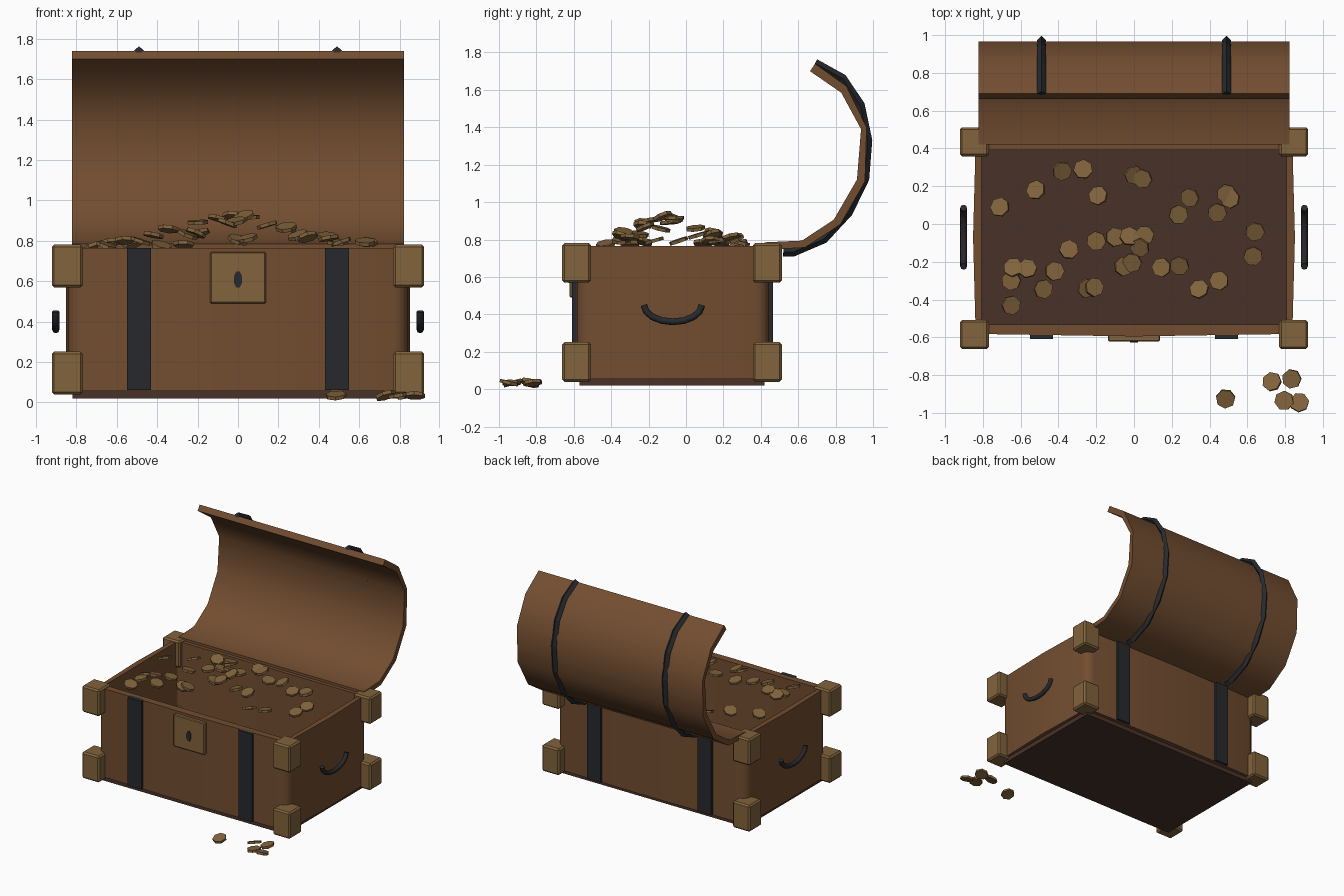
import bpy, bmesh, math, random
from mathutils import Matrix, Vector

if "Cube" in bpy.data.objects:
    bpy.data.objects.remove(bpy.data.objects["Cube"])

random.seed(4)
CY = -0.07  # y centre of the box


def material(name, rgb):
    m = bpy.data.materials.new(name)
    m.diffuse_color = (*rgb, 1)
    m.use_nodes = True
    m.node_tree.nodes["Principled BSDF"].inputs["Base Color"].default_value = m.diffuse_color
    return m


WOOD = material("wood", (0.17, 0.075, 0.03))
DARK = material("dark_wood", (0.065, 0.032, 0.022))
IRON = material("iron", (0.02, 0.022, 0.026))
BRASS = material("brass", (0.22, 0.125, 0.045))


def finish(name, bm, mat, smooth=None):
    bmesh.ops.recalc_face_normals(bm, faces=bm.faces)
    me = bpy.data.meshes.new(name)
    bm.to_mesh(me)
    bm.free()
    me.materials.append(mat)
    ob = bpy.data.objects.new(name, me)
    bpy.context.collection.objects.link(ob)
    if smooth:
        bpy.ops.object.select_all(action='DESELECT')
        ob.select_set(True)
        bpy.context.view_layer.objects.active = ob
        bpy.ops.object.shade_smooth_by_angle(angle=math.radians(smooth))
    return ob


def box(name, lo, hi, mat, bevel=0):
    lo, hi = Vector(lo), Vector(hi)
    bm = bmesh.new()
    bmesh.ops.create_cube(bm, size=1, matrix=Matrix.Translation((lo + hi) / 2)
                          @ Matrix.Diagonal((*(hi - lo), 1)))
    if bevel:
        bmesh.ops.bevel(bm, geom=bm.edges[:], offset=bevel, segments=1, affect='EDGES')
    return finish(name, bm, mat)


def loft(rings, closed_rings=False, caps=True):
    """Skin equal-length closed loops of points."""
    bm = bmesh.new()
    vs = [[bm.verts.new(p) for p in r] for r in rings]
    n = len(vs[0])
    pairs = list(zip(vs, vs[1:])) + ([(vs[-1], vs[0])] if closed_rings else [])
    for a, b in pairs:
        for i in range(n):
            bm.faces.new((a[i], a[(i + 1) % n], b[(i + 1) % n], b[i]))
    if caps and not closed_rings:
        bm.faces.new(vs[0])
        bm.faces.new(vs[-1])
    return bm


def tube(name, path, radius, sides, mat, smooth=None):
    """Tube along a path of (y, z) points at constant x = path[0]."""
    x, pts = path
    rings = []
    for i, (y, z) in enumerate(pts):
        a, b = pts[max(i - 1, 0)], pts[min(i + 1, len(pts) - 1)]
        t = Vector((0, b[0] - a[0], b[1] - a[1])).normalized()
        n = Vector((0, -t.z, t.y))
        rings.append([Vector((x, y, z)) + radius * (math.cos(k) * n + math.sin(k) * Vector((1, 0, 0)))
                      for k in (2 * math.pi * j / sides for j in range(sides))])
    return finish(name, loft(rings), mat, smooth)


def footprint(hx, hy, r, bulge, z):
    """Rounded rectangle with slightly bowed sides."""
    pts = []
    for q, (sx, sy) in enumerate([(1, 1), (-1, 1), (-1, -1), (1, -1)]):
        for k in range(4):
            a = math.pi / 2 * (q + k / 3)
            pts.append((sx * (hx - bulge - r) + r * math.cos(a),
                        CY + sy * (hy - bulge - r) + r * math.sin(a), z))
        pts.append([(0, CY + hy, z), (-hx, CY, z), (0, CY - hy, z), (hx, CY, z)][q])
    return pts


# Open box walls and the floor board
finish("chest_body", loft([footprint(0.852, 0.525, 0.07, 0.012, 0.055),
                           footprint(0.852, 0.525, 0.07, 0.012, 0.765),
                           footprint(0.808, 0.463, 0.02, 0.002, 0.765),
                           footprint(0.808, 0.463, 0.02, 0.002, 0.055)], closed_rings=True), WOOD, 40)
box("chest_floor", (-0.82, -0.57, 0.02), (0.82, 0.42, 0.065), DARK)

# Arched lid, swung open
inner = [(0.42, 0.785), (0.62, 0.794), (0.79, 0.906), (0.914, 1.12),
         (0.936, 1.39), (0.83, 1.585), (0.663, 1.70)]
outer = [(0.42, 0.745), (0.636, 0.757), (0.825, 0.88), (0.957, 1.11),
         (0.966, 1.40), (0.858, 1.62), (0.69, 1.74)]
section = inner + outer[::-1]
finish("lid", loft([[(x, y, z) for y, z in section] for x in (-0.822, 0.822)], caps=False), WOOD, 40)
lid = bpy.data.objects["lid"]
bm = bmesh.new()
bm.from_mesh(lid.data)
bm.verts.ensure_lookup_table()
n = len(inner)
for s in (0, 2 * n):  # end faces, strip by strip
    for i in range(n - 1):
        bm.faces.new([bm.verts[s + j] for j in (i, i + 1, 2 * n - 2 - i, 2 * n - 1 - i)])
bmesh.ops.recalc_face_normals(bm, faces=bm.faces)
bm.to_mesh(lid.data)
bm.free()

# Iron bands on lid and box, and side handles
band = [(0.52, 0.733), (0.57, 0.732), (0.737, 0.803), (0.868, 0.945), (0.956, 1.125),
        (0.972, 1.33), (0.932, 1.52), (0.836, 1.662), (0.69, 1.742)]
arc = [(CY - 0.155 * math.cos(a), 0.45 - 0.09 * math.sin(a))
       for a in (math.pi * k / 8 for k in range(9))]
for side, s in (("left", -1), ("right", 1)):
    tube("lid_band_" + side, (s * 0.49, band), 0.024, 4, IRON)
    for end, y0, y1 in (("front", -0.61, -0.57), ("back", 0.43, 0.466)):
        box(f"body_band_{end}_{side}", (s * 0.49 - 0.06, y0, 0.06), (s * 0.49 + 0.06, y1, 0.765), IRON)
    tube("handle_" + side, (s * 0.902, arc), 0.018, 8, IRON, 60)

# Brass corner caps
for side, x in (("left", -0.845), ("right", 0.845)):
    for end, y in (("front", -0.585), ("back", 0.435)):
        for lev, z in (("lower", 0.145), ("upper", 0.675)):
            box(f"corner_{lev}_{end}_{side}", (x - 0.077, y - 0.077, z - 0.106),
                (x + 0.077, y + 0.077, z + 0.106), BRASS, 0.012)

# Lock plate and keyhole
box("lock_plate", (-0.138, -0.622, 0.49), (0.138, -0.58, 0.745), BRASS, 0.006)
bm = bmesh.new()
bmesh.ops.create_cone(bm, cap_ends=True, segments=8, radius1=1, radius2=1, depth=0.01,
                      matrix=Matrix.Translation((0, -0.622, 0.608)) @ Matrix.Diagonal((0.022, 1, 0.043, 1))
                      @ Matrix.Rotation(math.pi / 2, 4, 'X') @ Matrix.Rotation(math.pi / 8, 4, 'Z'))
finish("keyhole", bm, IRON)


# Seven-sided coins: heap in the chest and a few on the ground
def coins(name, spots, height, tilt):
    bm = bmesh.new()
    for x, y in spots:
        m = (Matrix.Translation((x, y, height(x, y)))
             @ Matrix.Rotation(random.uniform(-tilt, tilt), 4, 'X')
             @ Matrix.Rotation(random.uniform(-tilt, tilt), 4, 'Y')
             @ Matrix.Rotation(random.uniform(0, 6.28), 4, 'Z'))
        bmesh.ops.create_cone(bm, cap_ends=True, segments=7, radius1=0.052, radius2=0.052,
                              depth=0.018, matrix=m)
    finish(name, bm, BRASS)


heap = [(-.71, .09), (-.52, .18), (-.38, .28), (-.27, .29), (-.19, .15), (0, .26), (.045, .24),
        (.235, .05), (.295, .14), (.49, .16), (.51, .135), (.44, .06), (.64, -.04), (.63, -.17),
        (-.20, -.09), (-.10, -.07), (-.025, -.065), (.055, -.06), (.03, -.125), (-.345, -.135),
        (-.42, -.25), (-.48, -.345), (-.64, -.23), (-.65, -.30), (-.565, -.235), (-.65, -.43),
        (-.25, -.34), (-.21, -.335), (-.055, -.225), (-.01, -.205), (.145, -.23), (.24, -.22),
        (.345, -.345), (.45, -.30)]
coins("coin_heap", heap, lambda x, y: max(0.775, 0.935 - math.hypot(0.22 * x, 0.36 * (y + 0.1))), 0.4)
coins("spilled_coins", [(.485, -.925), (.73, -.835), (.835, -.82), (.795, -.935), (.875, -.945)],
      lambda x, y: 0.034, 0.32)
